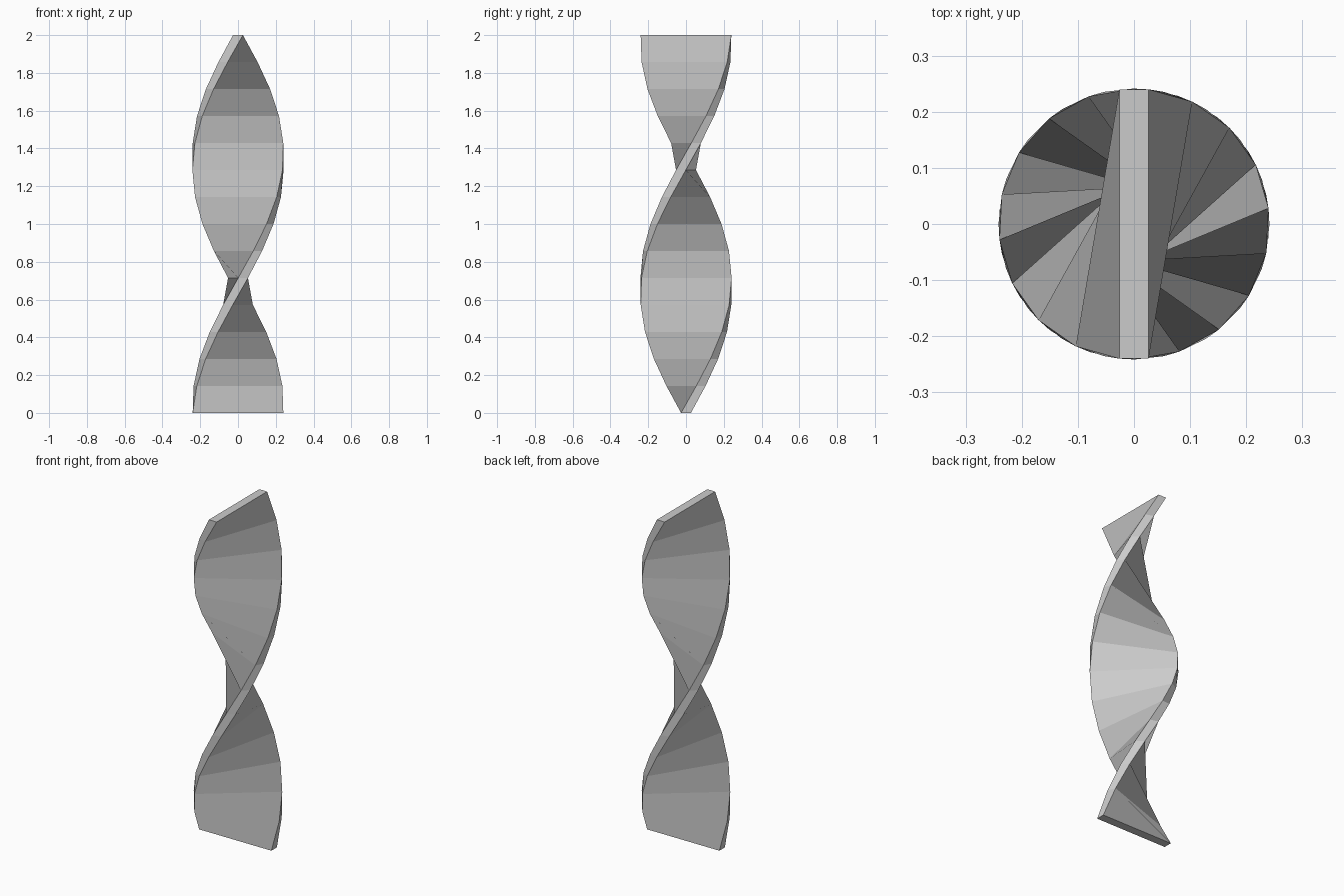
import bpy
import bmesh
from math import radians
from mathutils import Matrix, Vector

cube = bpy.data.objects.get("Cube")
if cube:
    bpy.data.objects.remove(cube, do_unlink=True)

HEIGHT, HALF_WIDTH, HALF_THICK = 2.0, 0.24, 0.026
STEPS, TWIST = 14, radians(270)

# Plain grey finish
grey = bpy.data.materials.new("plain grey")
grey.use_nodes = True
colour = (0.6, 0.6, 0.6, 1)
grey.diffuse_color = colour
grey.node_tree.nodes["Principled BSDF"].inputs["Base Color"].default_value = colour

# Rectangular section, swept upwards while it turns
section = [Vector((sx * HALF_WIDTH, sy * HALF_THICK, 0))
           for sx, sy in ((1, -1), (1, 1), (-1, 1), (-1, -1))]
bm = bmesh.new()
rings = []
for k in range(STEPS + 1):
    f = k / STEPS
    place = Matrix.Translation((0, 0, HEIGHT * f)) @ Matrix.Rotation(TWIST * f, 4, "Z")
    rings.append([bm.verts.new(place @ p) for p in section])

# Side walls; the corner order makes each warped quad fold outwards
for low, up in zip(rings, rings[1:]):
    for i in range(4):
        j = (i + 1) % 4
        bm.faces.new((low[j], up[j], up[i], low[i]))

# End caps
bm.faces.new(reversed(rings[0]))
bm.faces.new(rings[-1])

mesh = bpy.data.meshes.new("twisted_bar")
bm.to_mesh(mesh)
bm.free()
mesh.materials.append(grey)
bar = bpy.data.objects.new("twisted_bar", mesh)
bpy.context.collection.objects.link(bar)
